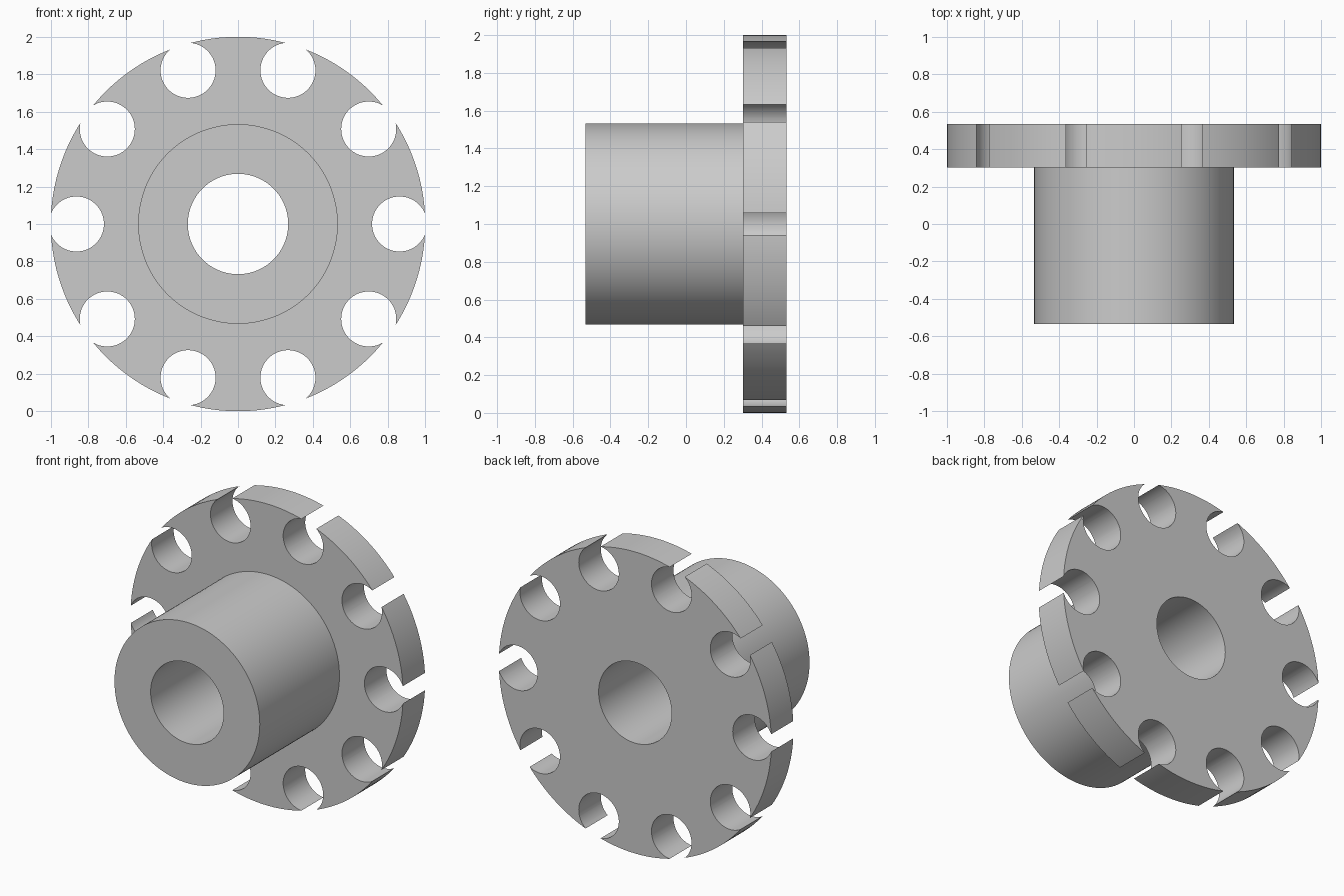
import bpy, bmesh
from math import sin, cos, pi, radians

if "Cube" in bpy.data.objects:
    bpy.data.objects.remove(bpy.data.objects["Cube"])

CENTRE_Z = 1.0
SEGMENTS = 128


def new_object(name, bm):
    bmesh.ops.recalc_face_normals(bm, faces=bm.faces)
    mesh = bpy.data.meshes.new(name)
    bm.to_mesh(mesh)
    bm.free()
    obj = bpy.data.objects.new(name, mesh)
    bpy.context.collection.objects.link(obj)
    return obj


def lathe(bm, profile, cx, cz, segments):
    """Revolve a closed (radius, y) profile about a line parallel to y."""
    rings = []
    for i in range(segments):
        a = 2 * pi * i / segments
        rings.append([bm.verts.new((cx + r * cos(a), y, cz + r * sin(a)))
                      for r, y in profile])
    n = len(profile)
    for i in range(segments):
        p, q = rings[i], rings[(i + 1) % segments]
        for j in range(n):
            k = (j + 1) % n
            bm.faces.new((p[j], p[k], q[k], q[j]))


# Hub and flange with a through bore, as one revolved section
bm = bmesh.new()
lathe(bm, [(0.268, -0.533), (0.533, -0.533), (0.533, 0.302),
           (1.0, 0.302), (1.0, 0.533), (0.268, 0.533)], 0, CENTRE_Z, SEGMENTS)
hub = new_object("flanged_hub", bm)

# Ten cylinders that cut the open round notches in the rim
bm = bmesh.new()
for i in range(10):
    a = radians(36 * i)
    cx, cz = 0.863 * cos(a), CENTRE_Z + 0.863 * sin(a)
    ends = []
    for y in (0.2, 0.65):
        ends.append([bm.verts.new((cx + 0.147 * cos(2 * pi * k / 64), y,
                                   cz + 0.147 * sin(2 * pi * k / 64)))
                     for k in range(64)])
    for ring in ends:
        bm.faces.new(ring)
    for k in range(64):
        m = (k + 1) % 64
        bm.faces.new((ends[0][k], ends[0][m], ends[1][m], ends[1][k]))
    # opposite caps are oriented by the normal recalculation
cutter = new_object("notch_cutter", bm)
cutter.hide_render = True

# Cut the notches, then discard the cutter
cut = hub.modifiers.new("rim_notches", 'BOOLEAN')
cut.operation = 'DIFFERENCE'
cut.solver = 'EXACT'
cut.object = cutter
bpy.context.view_layer.objects.active = hub
hub.select_set(True)
cutter.select_set(False)
bpy.ops.object.modifier_apply(modifier=cut.name)
bpy.data.objects.remove(cutter, do_unlink=True)

# Smooth round walls, sharp edges
bpy.ops.object.shade_smooth_by_angle(angle=radians(30))
